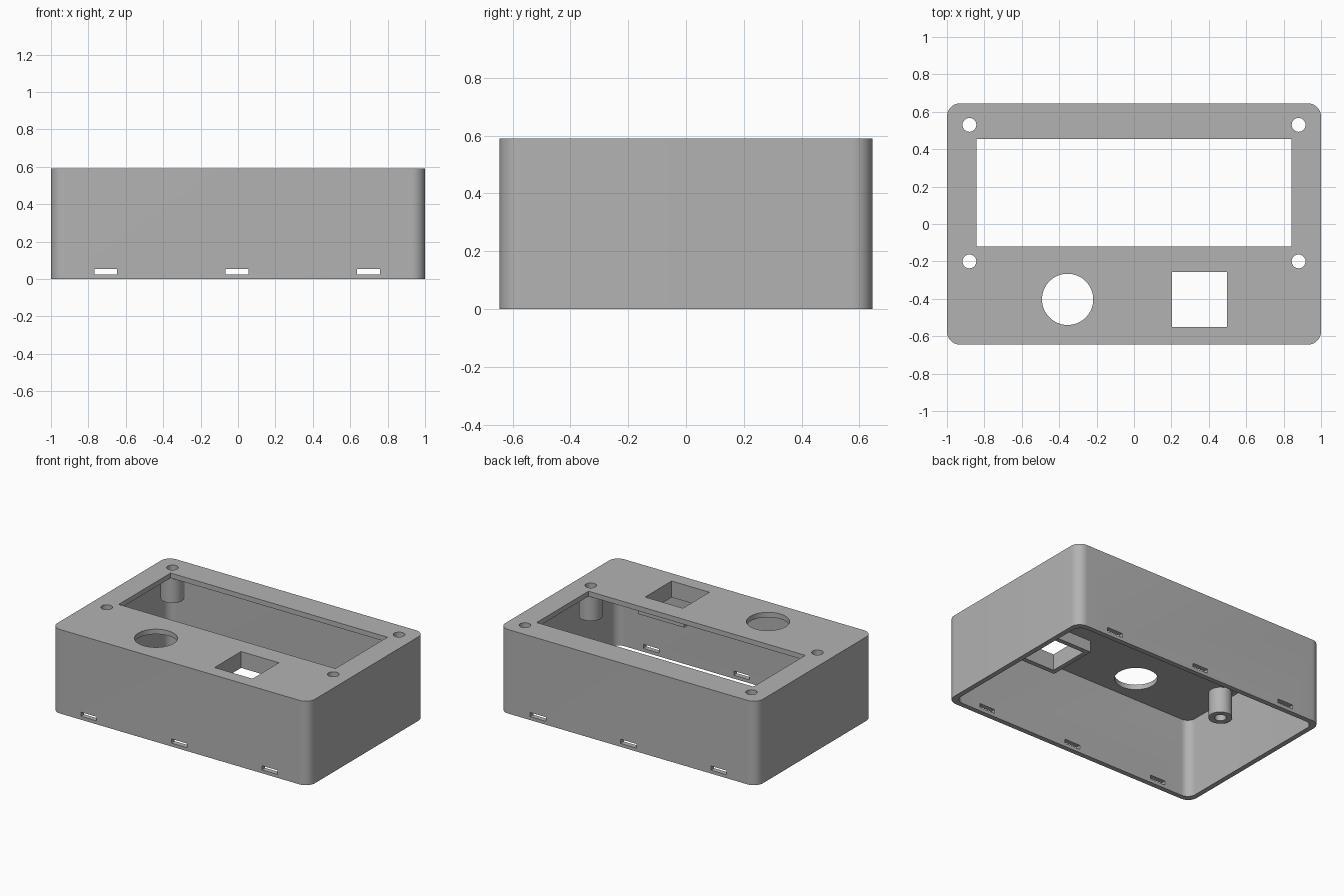
import bpy
import bmesh
from math import cos, sin, pi

W, D, H = 2.0, 1.29, 0.59      # overall size
T = 0.035                      # wall thickness
UNDER = H - T                  # underside of the top plate
POST_XY = [(x, y) for x in (-0.88, 0.88) for y in (-0.2, 0.53)]

cube = bpy.data.objects.get("Cube")
if cube:
    bpy.data.objects.remove(cube, do_unlink=True)

grey = bpy.data.materials.new("plain grey")
grey.use_nodes = True
colour = (0.45, 0.45, 0.45, 1.0)
grey.diffuse_color = colour
grey.node_tree.nodes["Principled BSDF"].inputs["Base Color"].default_value = colour


def prism(name, outline, z0, z1):
    """Closed solid made by raising an outline from z0 to z1."""
    bm = bmesh.new()
    base = bm.faces.new([bm.verts.new((x, y, z0)) for x, y in outline])
    raised = bmesh.ops.extrude_face_region(bm, geom=[base])["geom"]
    bmesh.ops.translate(bm, vec=(0, 0, z1 - z0),
                        verts=[g for g in raised if isinstance(g, bmesh.types.BMVert)])
    bmesh.ops.recalc_face_normals(bm, faces=bm.faces)
    mesh = bpy.data.meshes.new(name)
    bm.to_mesh(mesh)
    bm.free()
    mesh.materials.append(grey)
    obj = bpy.data.objects.new(name, mesh)
    bpy.context.collection.objects.link(obj)
    return obj


def rectangle(cx, cy, w, d):
    return [(cx + sx * w / 2, cy + sy * d / 2)
            for sx, sy in ((-1, -1), (1, -1), (1, 1), (-1, 1))]


def circle(cx, cy, r, n=48):
    return [(cx + r * cos(2 * pi * i / n), cy + r * sin(2 * pi * i / n)) for i in range(n)]


def rounded(w, d, r, steps=12):
    points = []
    for q, (cx, cy) in enumerate(rectangle(0, 0, w - 2 * r, d - 2 * r)):
        for i in range(steps + 1):
            a = pi + (q + i / steps) * pi / 2
            points.append((cx + r * cos(a), cy + r * sin(a)))
    return points


def cut(obj, cutters):
    """Subtract the cutters, then discard them."""
    for cutter in cutters:
        cutter.hide_render = True
        mod = obj.modifiers.new("cut", "BOOLEAN")
        mod.operation, mod.solver, mod.object = "DIFFERENCE", "EXACT", cutter
    bpy.context.view_layer.update()
    graph = bpy.context.evaluated_depsgraph_get()
    mesh = bpy.data.meshes.new_from_object(obj.evaluated_get(graph))
    obj.modifiers.clear()
    obj.data = mesh
    for cutter in cutters:
        bpy.data.objects.remove(cutter, do_unlink=True)


def smooth(obj):
    bpy.ops.object.select_all(action="DESELECT")
    obj.select_set(True)
    bpy.context.view_layer.objects.active = obj
    bpy.ops.object.shade_smooth_by_angle(angle=pi / 6)


# Case: rounded box, open underneath, with every opening cut through it
case = prism("case_shell", rounded(W, D, 0.07), 0, H)
openings = [
    prism("cavity", rounded(W - 2 * T, D - 2 * T, 0.06), -0.1, UNDER),
    prism("display_window", rectangle(0, 0.167, 1.684, 0.576), 0.5, 0.7),
    prism("round_opening", circle(-0.355, -0.403, 0.137, 64), 0.5, 0.7),
    prism("square_opening", rectangle(0.35, -0.403, 0.294, 0.294), 0.5, 0.7),
]
openings += [prism("screw_hole", circle(x, y, 0.037, 32), 0.5, 0.7) for x, y in POST_XY]
openings += [prism("vent_slot", rectangle(x, 0, 0.122, 2), 0.024, 0.053)
             for x in (-0.707, -0.005, 0.698)]
cut(case, openings)
smooth(case)

# Screw posts hanging from the top plate
for i, (x, y) in enumerate(POST_XY):
    post = prism(f"screw_post_{i + 1}", circle(x, y, 0.075), 0.375, UNDER)
    cut(post, [prism("post_bore", circle(x, y, 0.037, 32), 0.3, 0.7)])
    smooth(post)

# Square collar under the square opening
collar = prism("square_collar", rectangle(0.35, -0.403, 0.36, 0.36), 0.475, UNDER)
cut(collar, [prism("collar_bore", rectangle(0.35, -0.403, 0.294, 0.294), 0.4, 0.7)])
